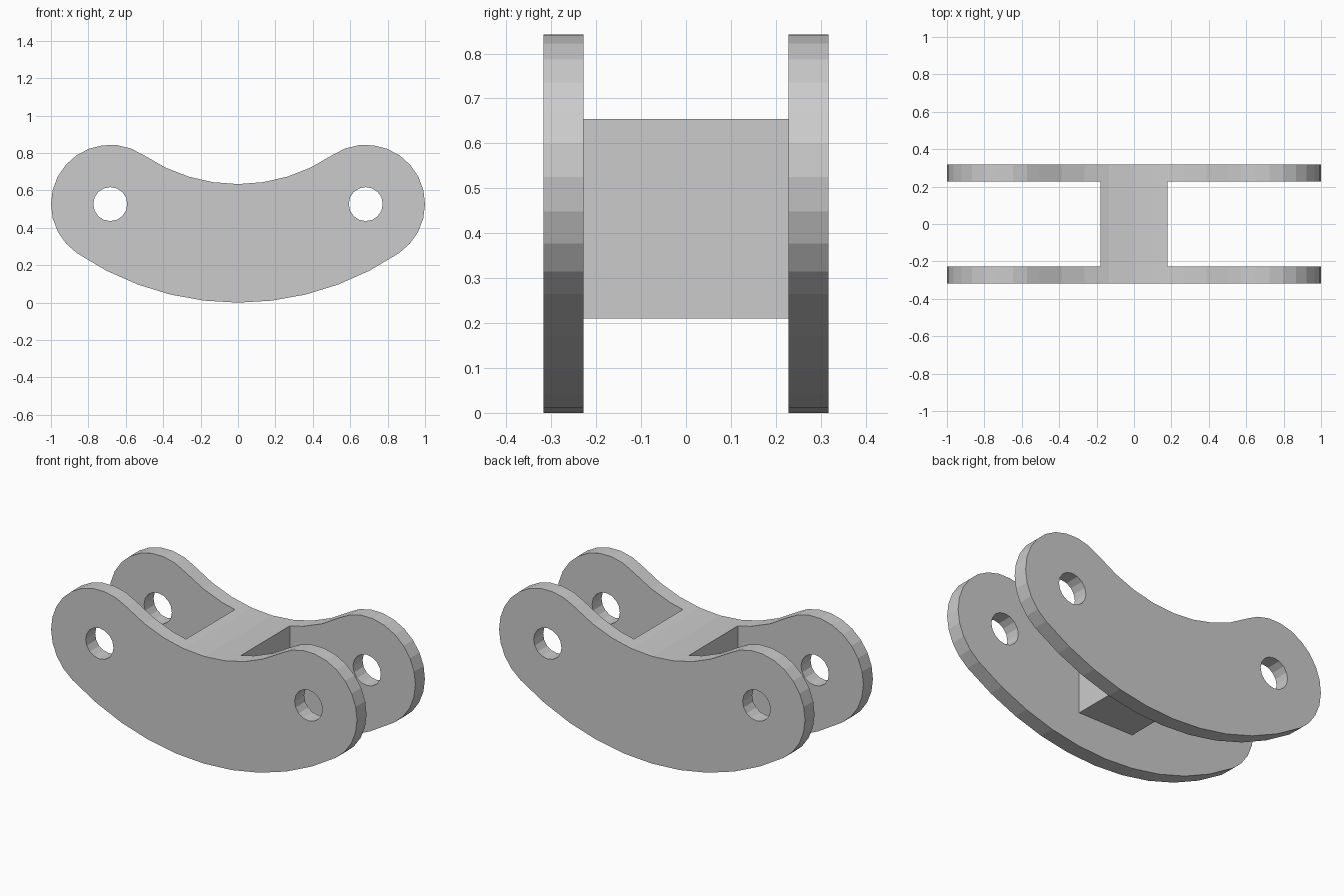
import bpy, bmesh
from math import sin, cos, pi, atan2

if "Cube" in bpy.data.objects:
    bpy.data.objects.remove(bpy.data.objects["Cube"])

# Slot-shaped plate: concentric arcs joined by tangent round ends
PIN_X, PIN_Z, END_R, HOLE_R = 0.683, 0.527, 0.317, 0.091
ARC_Z = (PIN_X**2 + PIN_Z**2 - END_R**2) / (2 * (PIN_Z - END_R))
MID_R = ARC_Z - END_R
HALF = atan2(PIN_X, ARC_Z - PIN_Z)
Y_IN, Y_OUT = 0.228, 0.317
WEB_X, WEB_BOTTOM = 0.18, 0.21


def arc(cx, cz, r, a0, a1, n):
    return [(cx + r * cos(a0 + (a1 - a0) * i / n),
             cz + r * sin(a0 + (a1 - a0) * i / n)) for i in range(n + 1)]


def extruded(name, loops, y0, y1):
    """Fill x-z loops (outline, then holes) and extrude along y."""
    bm = bmesh.new()
    edges = []
    for pts in loops:
        vs = [bm.verts.new((x, y0, z)) for x, z in pts]
        edges += [bm.edges.new((vs[i - 1], vs[i])) for i in range(len(vs))]
    bmesh.ops.triangle_fill(bm, use_beauty=True, use_dissolve=False, edges=edges)
    ext = bmesh.ops.extrude_face_region(bm, geom=bm.faces[:], use_keep_orig=True)
    moved = [g for g in ext["geom"] if isinstance(g, bmesh.types.BMVert)]
    bmesh.ops.translate(bm, verts=moved, vec=(0, y1 - y0, 0))
    bmesh.ops.recalc_face_normals(bm, faces=bm.faces[:])
    mesh = bpy.data.meshes.new(name)
    bm.to_mesh(mesh)
    bm.free()
    ob = bpy.data.objects.new(name, mesh)
    bpy.context.collection.objects.link(ob)
    return ob


# Plate outline, counter-clockwise from the lower left
down = -pi / 2
bottom = arc(0, ARC_Z, MID_R + END_R, down - HALF, down + HALF, 10)
right = arc(PIN_X, PIN_Z, END_R, down + HALF, down + HALF + pi, 13)
top = arc(0, ARC_Z, MID_R - END_R, down + HALF, down - HALF, 8)
left = [(-x, z) for x, z in reversed(right)]
outline = bottom + right[1:] + top[1:] + left[1:-1]

# Pin holes
holes = [arc(s * PIN_X, PIN_Z, HOLE_R, 0, 2 * pi, 16)[:-1] for s in (-1, 1)]

# Front and back plates
extruded("front_plate", [outline] + holes, -Y_OUT, -Y_IN)
extruded("back_plate", [outline] + holes, Y_IN, Y_OUT)

# Connecting block whose top follows the plates' upper curve
inner = [p for p in top if abs(p[0]) < WEB_X]
(xa, za), (xb, zb) = inner[0], [p for p in top if p[0] > WEB_X][-1]
edge_z = za + (zb - za) * (WEB_X - xa) / (xb - xa)
block = [(-WEB_X, WEB_BOTTOM), (WEB_X, WEB_BOTTOM), (WEB_X, edge_z)] + inner + [(-WEB_X, edge_z)]
extruded("connecting_block", [block], -Y_IN, Y_IN)
